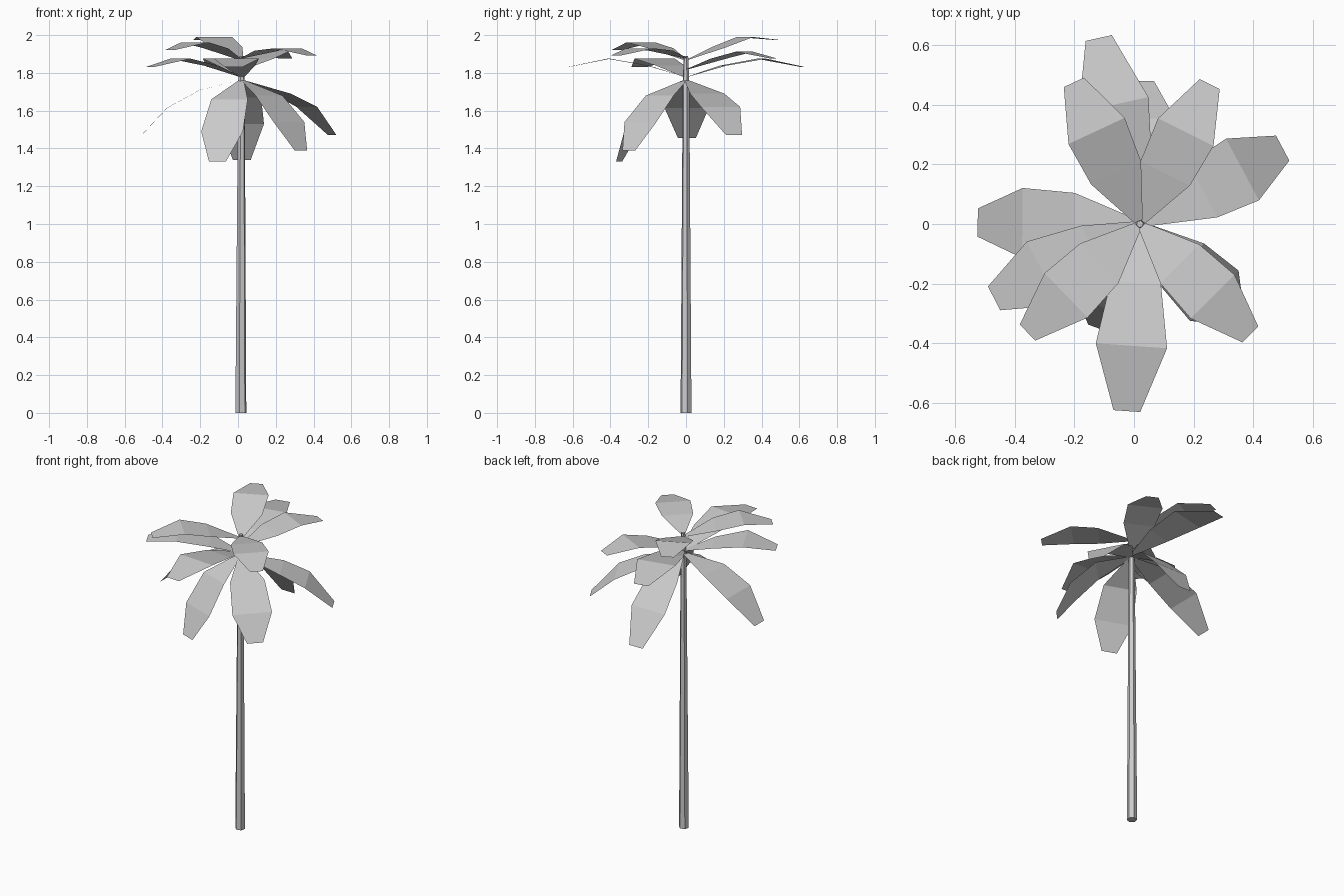
import bpy, bmesh
from math import radians, cos, sin
from mathutils import Vector

if "Cube" in bpy.data.objects:
    bpy.data.objects.remove(bpy.data.objects["Cube"])

AXIS = Vector((0.02, 0.0, 0.0))


def make_object(name, bm):
    mesh = bpy.data.meshes.new(name)
    bm.to_mesh(mesh)
    bm.free()
    obj = bpy.data.objects.new(name, mesh)
    bpy.context.collection.objects.link(obj)
    return obj


def trunk(rings, sides=6):
    # Tapered six-sided column: rings are (x, z, radius)
    bm = bmesh.new()
    loops = []
    for x, z, r in rings:
        loops.append([bm.verts.new((x + r * cos(radians(360 * i / sides + 15)),
                                    r * sin(radians(360 * i / sides + 15)), z))
                      for i in range(sides)])
    for a, b in zip(loops, loops[1:]):
        for i in range(sides):
            j = (i + 1) % sides
            bm.faces.new((a[i], a[j], b[j], b[i]))
    bm.faces.new(loops[0][::-1])
    bm.faces.new(loops[-1])
    make_object("trunk", bm)


def leaf(name, azimuth, base_z, radii, heights, widths):
    # Flat strip that bends along its length, with straight rows across
    a = radians(azimuth)
    out, side = Vector((cos(a), sin(a), 0)), Vector((-sin(a), cos(a), 0))
    bm = bmesh.new()
    rows = []
    for r, z, w in zip((0.01, *radii), (base_z, *heights), (0.03, *widths)):
        mid = AXIS + out * r + Vector((0, 0, z))
        rows.append((bm.verts.new(mid - side * w / 2), bm.verts.new(mid + side * w / 2)))
    for (a0, a1), (b0, b1) in zip(rows, rows[1:]):
        bm.faces.new((a0, b0, b1, a1))
    make_object(name, bm)


trunk([(0.015, 0, 0.03), (0.018, 1.75, 0.018), (0.02, 1.89, 0.012)])

# Upper crown: azimuth, base height, row heights
for i, (az, base, zs) in enumerate([
        (115, 1.87, (1.935, 1.99, 1.975)),
        (63.5, 1.82, (1.875, 1.912, 1.875)),
        (-45, 1.88, (1.918, 1.93, 1.892)),
        (-136, 1.87, (1.93, 1.962, 1.922))]):
    leaf(f"upper_leaf_{i}", az, base, (0.19, 0.345, 0.525), zs, (0.185, 0.208, 0.075))

# Middle crown: long, nearly level leaves
for i, (az, radii) in enumerate([
        (102.5, (0.2, 0.41, 0.64)),
        (-94, (0.2, 0.41, 0.63)),
        (-153, (0.18, 0.365, 0.55))]):
    leaf(f"middle_leaf_{i}", az, 1.78, radii, (1.838, 1.875, 1.83), (0.17, 0.24, 0.09))

# Lower crown: drooping leaves
for i, (az, radii, zs) in enumerate([
        (28, (0.24, 0.39, 0.543), (1.69, 1.62, 1.47)),
        (90, (0.21, 0.355, 0.48), (1.67, 1.53, 1.34)),
        (179.5, (0.22, 0.395, 0.545), (1.71, 1.615, 1.455)),
        (-110, (0.19, 0.305, 0.377), (1.66, 1.49, 1.33)),
        (-44, (0.2, 0.347, 0.435), (1.68, 1.54, 1.39))]):
    leaf(f"lower_leaf_{i}", az, 1.76, radii, zs, (0.205, 0.235, 0.095))
